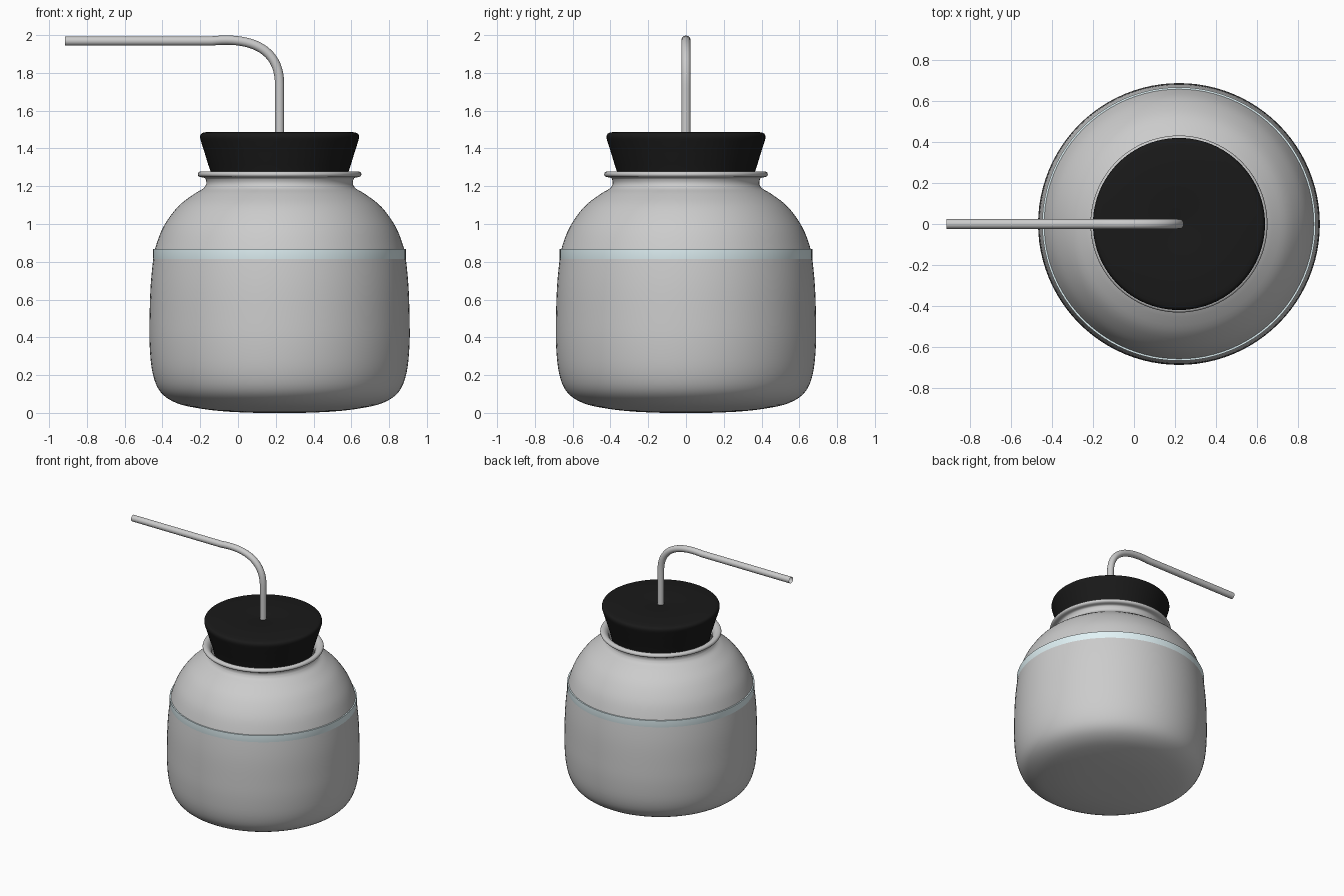
import bpy, math
from mathutils import Vector

if "Cube" in bpy.data.objects:
    bpy.data.objects.remove(bpy.data.objects["Cube"])

CX = 0.22      # axis of jar and stopper
SEGS = 96


def material(name, rgb):
    m = bpy.data.materials.new(name)
    m.diffuse_color = (*rgb, 1)
    m.use_nodes = True
    m.node_tree.nodes["Principled BSDF"].inputs["Base Color"].default_value = m.diffuse_color
    return m


def smooth_path(pts, steps=4):
    """Catmull-Rom curve through the profile points."""
    p = [Vector(q) for q in pts]
    p = [2 * p[0] - p[1]] + p + [2 * p[-1] - p[-2]]
    out = []
    for a, b, c, d in zip(p, p[1:], p[2:], p[3:]):
        for i in range(steps):
            t = i / steps
            out.append(0.5 * (2 * b + (c - a) * t + (2 * a - 5 * b + 4 * c - d) * t ** 2
                              + (3 * b - a - 3 * c + d) * t ** 3))
    return out + [p[-2]]


def lathe(name, profile, mat=None):
    """Revolve (radius, z) points; both ends are closed with a flat cap."""
    verts, faces, n = [], [], len(profile)
    for r, z in profile:
        for s in range(SEGS):
            a = 2 * math.pi * s / SEGS
            verts.append((r * math.cos(a), r * math.sin(a), z))
    for i in range(n - 1):
        for s in range(SEGS):
            t = (s + 1) % SEGS
            faces.append((i * SEGS + s, i * SEGS + t, (i + 1) * SEGS + t, (i + 1) * SEGS + s))
    faces.append(tuple(reversed(range(SEGS))))
    faces.append(tuple(range((n - 1) * SEGS, n * SEGS)))
    me = bpy.data.meshes.new(name)
    me.from_pydata(verts, [], faces)
    ob = bpy.data.objects.new(name, me)
    bpy.context.collection.objects.link(ob)
    ob.location.x = CX
    if mat:
        me.materials.append(mat)
    bpy.ops.object.select_all(action='DESELECT')
    ob.select_set(True)
    bpy.context.view_layer.objects.active = ob
    bpy.ops.object.shade_smooth_by_angle(angle=math.radians(40))
    return ob


# Glass jar: outer wall, rolled lip, then inner wall back down to the floor
outer = smooth_path([(0.12, 0.0), (0.28, 0.007), (0.42, 0.023), (0.545, 0.052), (0.63, 0.11),
                     (0.672, 0.21), (0.688, 0.36), (0.688, 0.52), (0.682, 0.68), (0.668, 0.82),
                     (0.656, 0.88), (0.615, 0.985), (0.54, 1.09), (0.455, 1.157),
                     (0.405, 1.187), (0.388, 1.21)])
lip = smooth_path([(0.388, 1.225), (0.396, 1.243), (0.424, 1.25), (0.433, 1.262),
                   (0.426, 1.276), (0.405, 1.278), (0.385, 1.265), (0.37, 1.24)])
inner = smooth_path([(0.37, 1.2), (0.44, 1.135), (0.52, 1.075), (0.595, 0.975), (0.64, 0.85),
                     (0.667, 0.6), (0.667, 0.36), (0.61, 0.13), (0.4, 0.045), (0.1, 0.025)], 3)
lathe("glass_jar", outer + lip + inner)

# Liquid, whose top rim shows as a pale band around the shoulder
liquid = smooth_path([(0.1, 0.035), (0.4, 0.055), (0.6, 0.14), (0.655, 0.36),
                      (0.66, 0.6), (0.66, 0.78)], 3)
lathe("liquid", liquid + [(0.669, 0.818), (0.669, 0.868)],
      material("pale_blue", (0.76, 0.9, 0.93)))

# Tapered rubber stopper with a rounded top edge
stopper = [(0.32, 1.13), (0.335, 1.14), (0.366, 1.28), (0.378, 1.315)]
stopper += smooth_path([(0.396, 1.375), (0.412, 1.425), (0.421, 1.46), (0.412, 1.48),
                        (0.385, 1.487)])
lathe("rubber_stopper", stopper + [(0.06, 1.487), (0.03, 1.48)],
      material("black_rubber", (0.01, 0.01, 0.01)))

# Bent glass tube: straight riser, swept elbow, horizontal run
cu = bpy.data.curves.new("bent_tube", 'CURVE')
cu.dimensions = '3D'
cu.bevel_depth = 0.0245
cu.bevel_resolution = 6
cu.resolution_u = 20
path = [  # point, left handle, right handle as (x, z)
    ((CX, 1.1), (CX, 1.0), (CX, 1.3)),
    ((CX, 1.74), (CX, 1.6), (CX, 1.94)),
    ((-0.14, 1.969), (0.05, 1.99), (-0.25, 1.969)),
    ((-0.917, 1.969), (-0.7, 1.969), (-1.0, 1.969)),
]
sp = cu.splines.new('BEZIER')
sp.bezier_points.add(len(path) - 1)
for bp, (co, hl, hr) in zip(sp.bezier_points, path):
    bp.handle_left_type = bp.handle_right_type = 'FREE'
    bp.co = (co[0], 0, co[1])
    bp.handle_left = (hl[0], 0, hl[1])
    bp.handle_right = (hr[0], 0, hr[1])
sp.use_smooth = True
tube = bpy.data.objects.new("bent_tube", cu)
bpy.context.collection.objects.link(tube)
